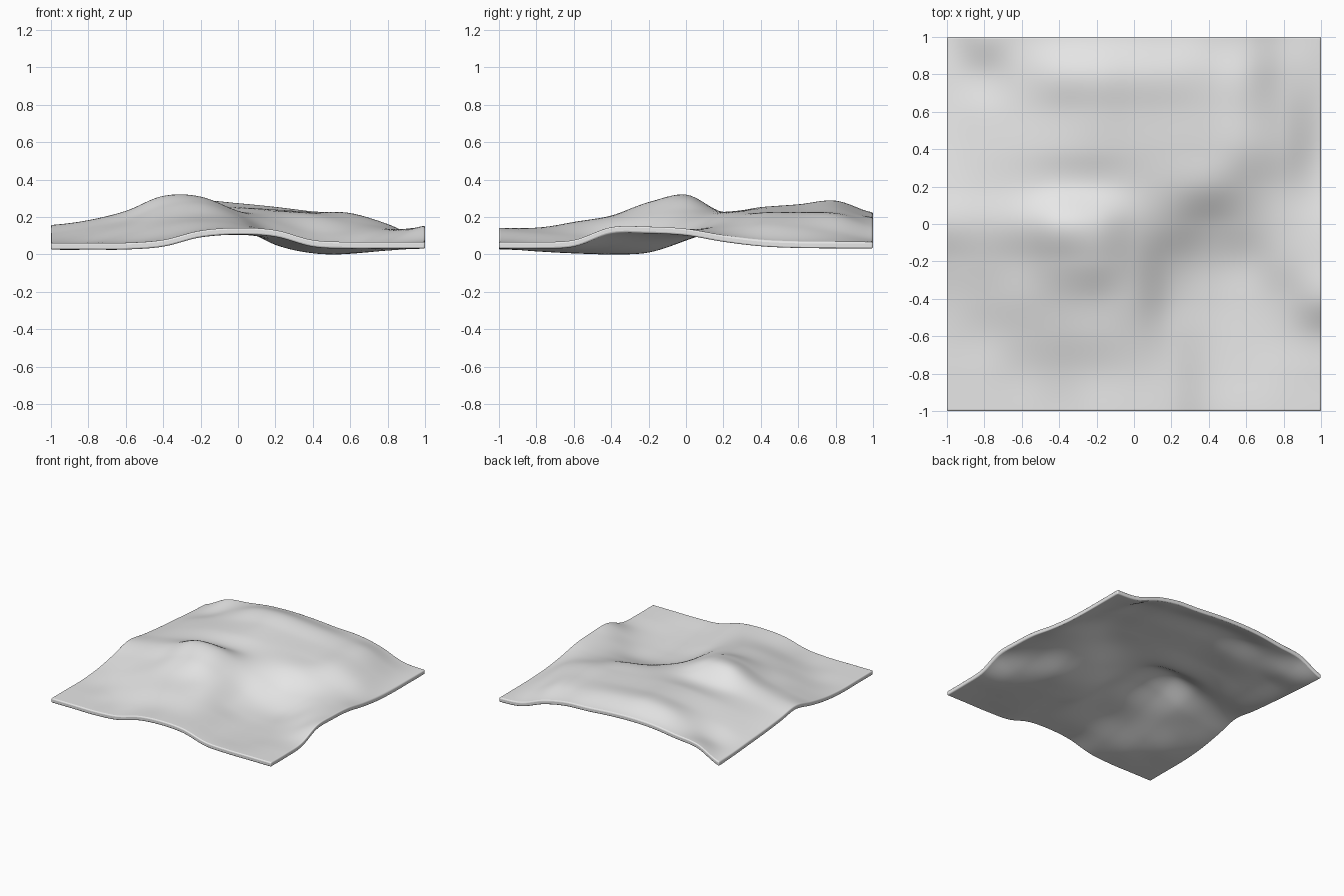
import bpy, bmesh, math

if "Cube" in bpy.data.objects:
    bpy.data.objects.remove(bpy.data.objects["Cube"])

# Coarse heights: rows run front to back, columns run left to right
HEIGHTS = [
    [.060, .060, .060, .075, .125, .140, .128, .075, .065, .065, .065],
    [.060, .060, .065, .095, .130, .140, .115, .060, .050, .060, .065],
    [.060, .065, .100, .145, .170, .160, .100, .048, .040, .055, .075],
    [.075, .100, .145, .190, .205, .185, .085, .040, .038, .075, .145],
    [.110, .140, .180, .255, .275, .210, .105, .052, .050, .110, .147],
    [.155, .180, .230, .310, .305, .230, .170, .115, .110, .130, .135],
    [.130, .165, .200, .220, .225, .225, .220, .205, .170, .140, .100],
    [.110, .160, .205, .235, .250, .245, .235, .222, .215, .160, .075],
    [.095, .150, .200, .240, .265, .255, .240, .225, .215, .145, .066],
    [.080, .125, .200, .265, .285, .270, .250, .225, .205, .115, .065],
    [.070, .165, .190, .215, .222, .215, .200, .190, .150, .080, .065],
]
THICKNESS = 0.036
STEPS = 80


def spline(values, t):
    """Smooth curve through evenly spaced values, t from 0 to 1."""
    last = len(values) - 1
    i = min(int(t * last), last - 1)
    f = t * last - i
    a, b, c, d = (values[max(0, min(last, i + k))] for k in (-1, 0, 1, 2))
    return b + f / 2 * (c - a + f * (2 * a - 5 * b + 4 * c - d
                                     + f * (3 * (b - c) + d - a)))


def height(x, y):
    u, v = (x + 1) / 2, (y + 1) / 2
    return spline([spline(row, u) for row in HEIGHTS], v)


# Rolling top surface
bm = bmesh.new()
bmesh.ops.create_grid(bm, x_segments=STEPS, y_segments=STEPS, size=1)
for vert in bm.verts:
    x = max(-1, min(1, vert.co.x))
    y = max(-1, min(1, vert.co.y))
    vert.co.z = height(x, y)

# Underside: the same surface dropped straight down
result = bmesh.ops.extrude_face_region(bm, geom=bm.faces[:], use_keep_orig=True)
for item in result["geom"]:
    if isinstance(item, bmesh.types.BMVert):
        item.co.z -= THICKNESS
bmesh.ops.recalc_face_normals(bm, faces=bm.faces[:])

# Rest the lowest point on the ground
lowest = min(v.co.z for v in bm.verts)
for vert in bm.verts:
    vert.co.z -= lowest

mesh = bpy.data.meshes.new("terrain_sheet")
bm.to_mesh(mesh)
bm.free()
sheet = bpy.data.objects.new("terrain_sheet", mesh)
bpy.context.collection.objects.link(sheet)

# Plain grey
grey = bpy.data.materials.new("light_grey")
grey.diffuse_color = (0.8, 0.8, 0.8, 1)
grey.use_nodes = True
grey.node_tree.nodes["Principled BSDF"].inputs["Base Color"].default_value = grey.diffuse_color
mesh.materials.append(grey)

# Softened rim
bevel = sheet.modifiers.new("rounded_rim", "BEVEL")
bevel.width = 0.009
bevel.segments = 3
bevel.limit_method = "ANGLE"
bevel.angle_limit = math.radians(50)

bpy.context.view_layer.objects.active = sheet
sheet.select_set(True)
bpy.ops.object.shade_smooth_by_angle(angle=math.radians(40))
